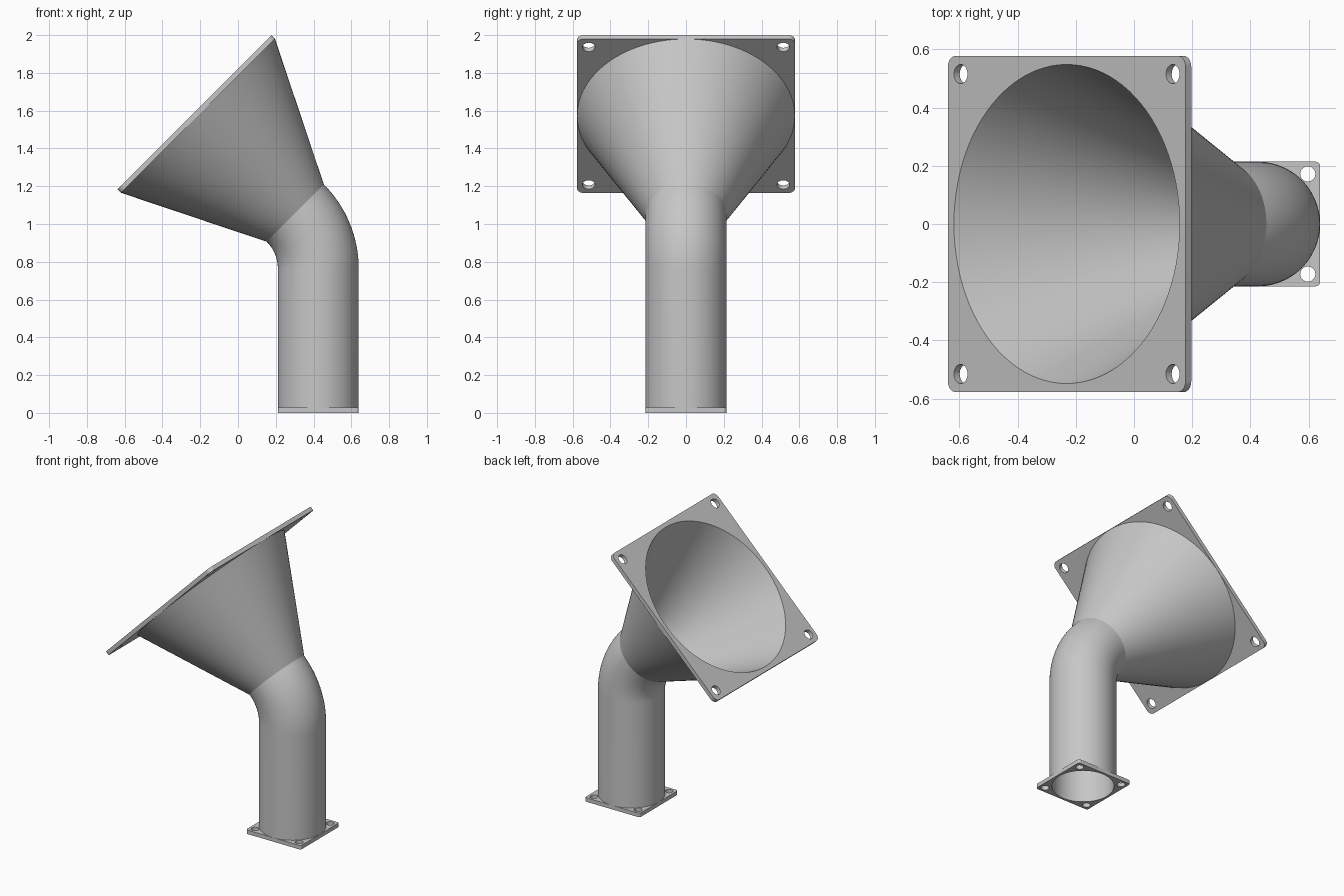
import bpy, bmesh, math
from mathutils import Vector, Matrix

SEG = 96
PIPE_X, PIPE_R, BORE_R = 0.425, 0.214, 0.198
BEND_Z, BEND_R = 0.764, 0.415
TILT = math.radians(45)
CONE_LEN, PLATE_HALF, MOUTH_R, THICK = 0.756, 0.577, 0.548, 0.028

cube = bpy.data.objects.get("Cube")
if cube:
    bpy.data.objects.remove(cube)

grey = bpy.data.materials.new("grey")
grey.use_nodes = True
grey.diffuse_color = (0.57, 0.57, 0.57, 1)
grey.node_tree.nodes["Principled BSDF"].inputs["Base Color"].default_value = grey.diffuse_color


def add_object(name, mesh, matrix=Matrix()):
    mesh.materials.clear()
    mesh.materials.append(grey)
    obj = bpy.data.objects.new(name, mesh)
    obj.matrix_world = matrix
    bpy.context.collection.objects.link(obj)
    bpy.ops.object.select_all(action='DESELECT')
    obj.select_set(True)
    bpy.context.view_layer.objects.active = obj
    bpy.ops.object.shade_smooth_by_angle(angle=math.radians(20))
    return obj


def circle(x, y, r, n):
    return [(x + r * math.cos(2 * math.pi * i / n), y + r * math.sin(2 * math.pi * i / n))
            for i in range(n)]


def rounded_square(half, r, steps=8):
    pts = []
    for q, (sx, sy) in enumerate([(1, 1), (-1, 1), (-1, -1), (1, -1)]):
        for i in range(steps + 1):
            a = math.pi / 2 * (q + i / steps)
            pts.append((sx * (half - r) + r * math.cos(a), sy * (half - r) + r * math.sin(a)))
    return pts


def flange(name, half, corner, opening, bolt_at, bolt_r, matrix):
    """Square plate with a round opening and four bolt holes, top face at local z = 0."""
    outlines = [rounded_square(half, corner), circle(0, 0, opening, SEG)]
    outlines += [circle(sx * bolt_at, sy * bolt_at, bolt_r, 32) for sx in (-1, 1) for sy in (-1, 1)]
    curve = bpy.data.curves.new(name + "_outline", 'CURVE')
    curve.dimensions, curve.fill_mode, curve.extrude = '2D', 'BOTH', THICK / 2
    for pts in outlines:
        spline = curve.splines.new('POLY')
        spline.points.add(len(pts) - 1)
        for p, (x, y) in zip(spline.points, pts):
            p.co = (x, y, 0, 1)
        spline.use_cyclic_u = True
    temp = bpy.data.objects.new(name + "_outline", curve)
    mesh = bpy.data.meshes.new_from_object(temp)
    bpy.data.objects.remove(temp)
    bpy.data.curves.remove(curve)
    bm = bmesh.new()
    bm.from_mesh(mesh)
    bmesh.ops.remove_doubles(bm, verts=bm.verts, dist=1e-5)
    bmesh.ops.translate(bm, verts=bm.verts, vec=(0, 0, -THICK / 2))
    bmesh.ops.recalc_face_normals(bm, faces=bm.faces)
    bm.to_mesh(mesh)
    bm.free()
    return add_object(name, mesh, matrix)


def shell(name, stations):
    """Closed hollow tube through (centre, tilt, radius) stations, out along the skin and back inside."""
    bm = bmesh.new()
    rings = []
    for centre, tilt, r in stations:
        turn = Matrix.Rotation(-tilt, 3, 'Y')
        rings.append([bm.verts.new(centre + turn @ Vector((x, y, 0)))
                      for x, y in circle(0, 0, r, SEG)])
    for a, b in zip(rings, rings[1:] + rings[:1]):
        for i in range(SEG):
            j = (i + 1) % SEG
            bm.faces.new((a[i], a[j], b[j], b[i]))
    bmesh.ops.recalc_face_normals(bm, faces=bm.faces)
    mesh = bpy.data.meshes.new(name)
    bm.to_mesh(mesh)
    bm.free()
    return add_object(name, mesh)


def bend_point(a):
    return Vector((PIPE_X - BEND_R + BEND_R * math.cos(a), 0, BEND_Z + BEND_R * math.sin(a)))


# Straight pipe and elbow
path = [(Vector((PIPE_X, 0, THICK)), 0)]
path += [(bend_point(TILT * i / 24), TILT * i / 24) for i in range(25)]
shell("elbow_pipe", [(c, t, PIPE_R) for c, t in path] + [(c, t, BORE_R) for c, t in reversed(path)])

# Flared cone continuing along the tilted axis
neck = bend_point(TILT)
axis = Vector((-math.sin(TILT), 0, math.cos(TILT)))
mouth = neck + axis * CONE_LEN
shell("funnel_cone", [(neck, TILT, PIPE_R), (mouth - axis * THICK, TILT, PLATE_HALF - 0.001),
                      (mouth, TILT, MOUTH_R), (neck, TILT, BORE_R)])

# Mounting plates at both ends
flange("base_flange", PIPE_R, 0.015, BORE_R, 0.172, 0.026,
       Matrix.Translation((PIPE_X, 0, THICK)))
flange("mouth_flange", PLATE_HALF, 0.036, MOUTH_R, 0.515, 0.033,
       Matrix.Translation(mouth) @ Matrix.Rotation(-TILT, 4, 'Y'))
